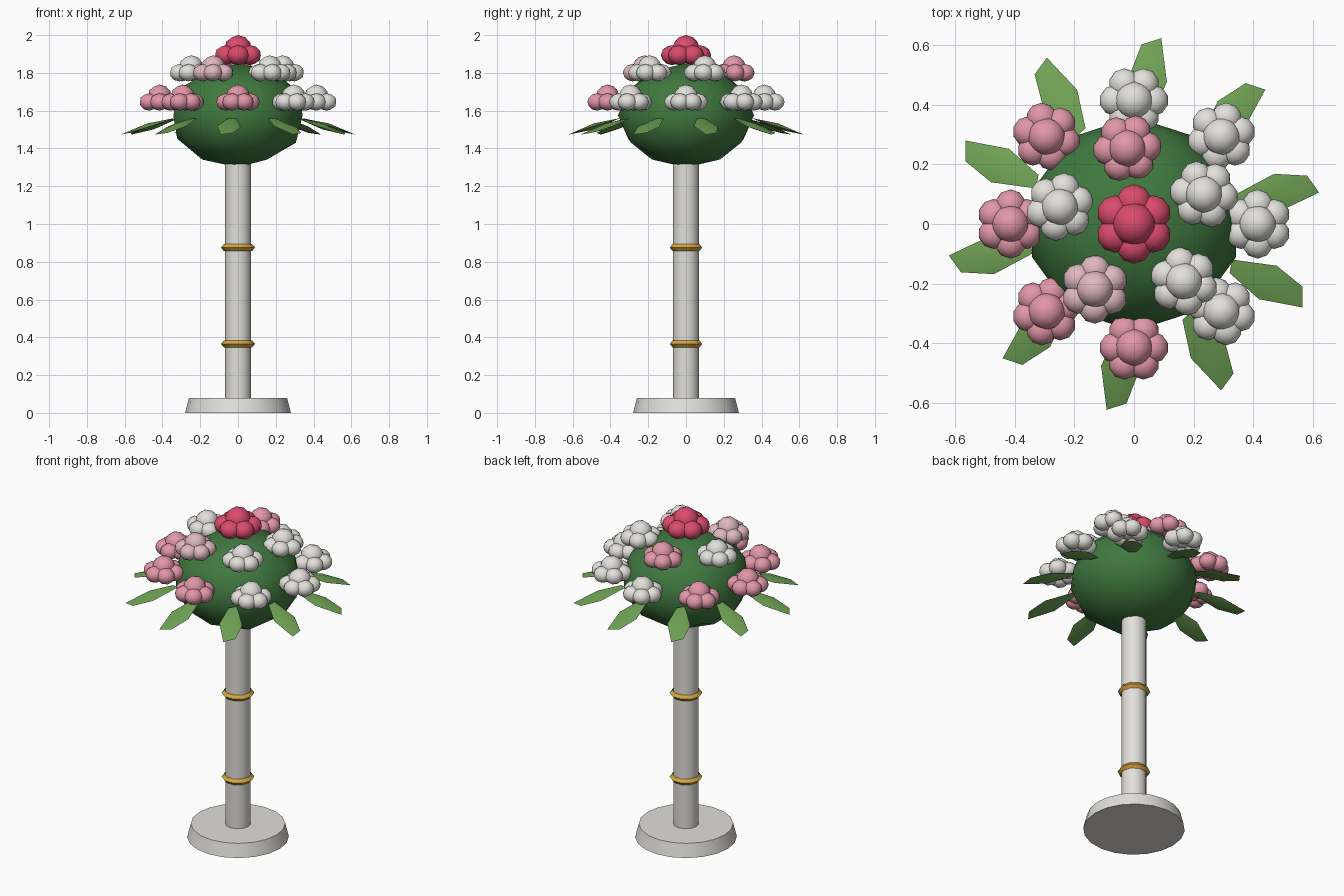
import bpy, bmesh, math
from mathutils import Matrix, Vector

cube = bpy.data.objects.get("Cube")
if cube:
    bpy.data.objects.remove(cube, do_unlink=True)


def material(name, rgb):
    m = bpy.data.materials.new(name)
    m.use_nodes = True
    m.diffuse_color = (*rgb, 1)
    m.node_tree.nodes["Principled BSDF"].inputs["Base Color"].default_value = (*rgb, 1)
    return m


WHITE = material("stone white", (0.76, 0.74, 0.70))
PETAL = material("petal white", (0.76, 0.75, 0.71))
PINK = material("pink", (0.76, 0.31, 0.39))
PALE = material("pale pink", (0.74, 0.48, 0.53))
ROSE = material("deep rose", (0.70, 0.07, 0.15))
GOLD = material("gold", (0.68, 0.38, 0.05))
BUSH = material("dark green", (0.05, 0.19, 0.05))
LEAF = material("leaf green", (0.16, 0.36, 0.09))


def finish(bm, name, mat, angle=60):
    bmesh.ops.recalc_face_normals(bm, faces=bm.faces)
    mesh = bpy.data.meshes.new(name)
    bm.to_mesh(mesh)
    bm.free()
    ob = bpy.data.objects.new(name, mesh)
    bpy.context.collection.objects.link(ob)
    mesh.materials.append(mat)
    bpy.ops.object.select_all(action="DESELECT")
    ob.select_set(True)
    bpy.context.view_layer.objects.active = ob
    bpy.ops.object.shade_smooth_by_angle(angle=math.radians(angle))
    return ob


def cone(name, mat, r1, r2, z1, z2, sides):
    bm = bmesh.new()
    bmesh.ops.create_cone(bm, cap_ends=True, segments=sides, radius1=r1, radius2=r2,
                          depth=z2 - z1, matrix=Matrix.Translation((0, 0, (z1 + z2) / 2)))
    return finish(bm, name, mat)


def ball(bm, centre, size):
    bmesh.ops.create_icosphere(bm, subdivisions=2, radius=1,
                               matrix=Matrix.Translation(centre) @ Matrix.Diagonal((*size, 1)))


def ring(name, z, sides=10):
    # Diamond section swept around the post
    bm = bmesh.new()
    section = [(0.09, 0), (0.075, 0.018), (0.06, 0), (0.075, -0.018)]
    loops = []
    for i in range(sides):
        a = math.tau * i / sides
        loops.append([bm.verts.new((r * math.cos(a), r * math.sin(a), z + h)) for r, h in section])
    for i in range(sides):
        p, q = loops[i], loops[(i + 1) % sides]
        for j in range(4):
            k = (j + 1) % 4
            bm.faces.new((p[j], q[j], q[k], p[k]))
    return finish(bm, name, GOLD, 50)


def flower(name, mat, distance, degrees, z, scale=1.0):
    # Round heart with six flattened petals
    a = math.radians(degrees)
    centre = Vector((distance * math.cos(a), distance * math.sin(a), z))
    bm = bmesh.new()
    ball(bm, centre + Vector((0, 0, 0.014 * scale)), [0.064 * scale] * 3)
    for i in range(6):
        b = a + math.tau * (i + 0.5) / 6
        offset = Vector((math.cos(b), math.sin(b), -0.014 / 0.064)) * 0.064 * scale
        ball(bm, centre + offset, [0.052 * scale, 0.052 * scale, 0.046 * scale])
    return finish(bm, name, mat, 80)


def leaf(name, degrees):
    # Six-sided blade with a raised middle, drooping outward
    outline = [(0.35, 0.025), (0.495, 0.067), (0.602, 0.038),
               (0.63, -0.026), (0.486, -0.06), (0.36, -0.02)]
    bm = bmesh.new()
    drop = lambda x: 1.56 - 0.31 * (x - 0.35)
    rim = [bm.verts.new((x, y, drop(x))) for x, y in outline]
    for lift in (0.016, -0.016):
        mid = bm.verts.new((0.49, 0, drop(0.49) + lift))
        for i in range(6):
            bm.faces.new((rim[i], rim[(i + 1) % 6], mid))
    bm.transform(Matrix.Rotation(math.radians(degrees), 4, "Z"))
    return finish(bm, name, LEAF, 40)


# Stand
cone("base", WHITE, 0.28, 0.26, 0, 0.08, 20)
cone("post", WHITE, 0.07, 0.07, 0.07, 1.36, 12)
ring("lower_ring", 0.365)
ring("upper_ring", 0.875)

# Foliage ball
bm = bmesh.new()
ball(bm, (0, 0, 1.575), (0.36, 0.36, 0.275))
finish(bm, "foliage_ball", BUSH)

# Leaves
for i in range(10):
    leaf(f"leaf_{i + 1}", 12 + 36 * i)

# Flowers
for i, mat in enumerate([PETAL, PETAL, PETAL, PINK, PINK, PINK, PINK, PETAL]):
    flower(f"lower_flower_{i + 1}", mat, 0.415, 45 * i, 1.66)
for i, mat in enumerate([PETAL, PINK, PETAL, PALE, PETAL]):
    flower(f"upper_flower_{i + 1}", mat, 0.255, 23 + 72 * i, 1.815)
flower("top_flower", ROSE, 0, 0, 1.91, 1.15)
